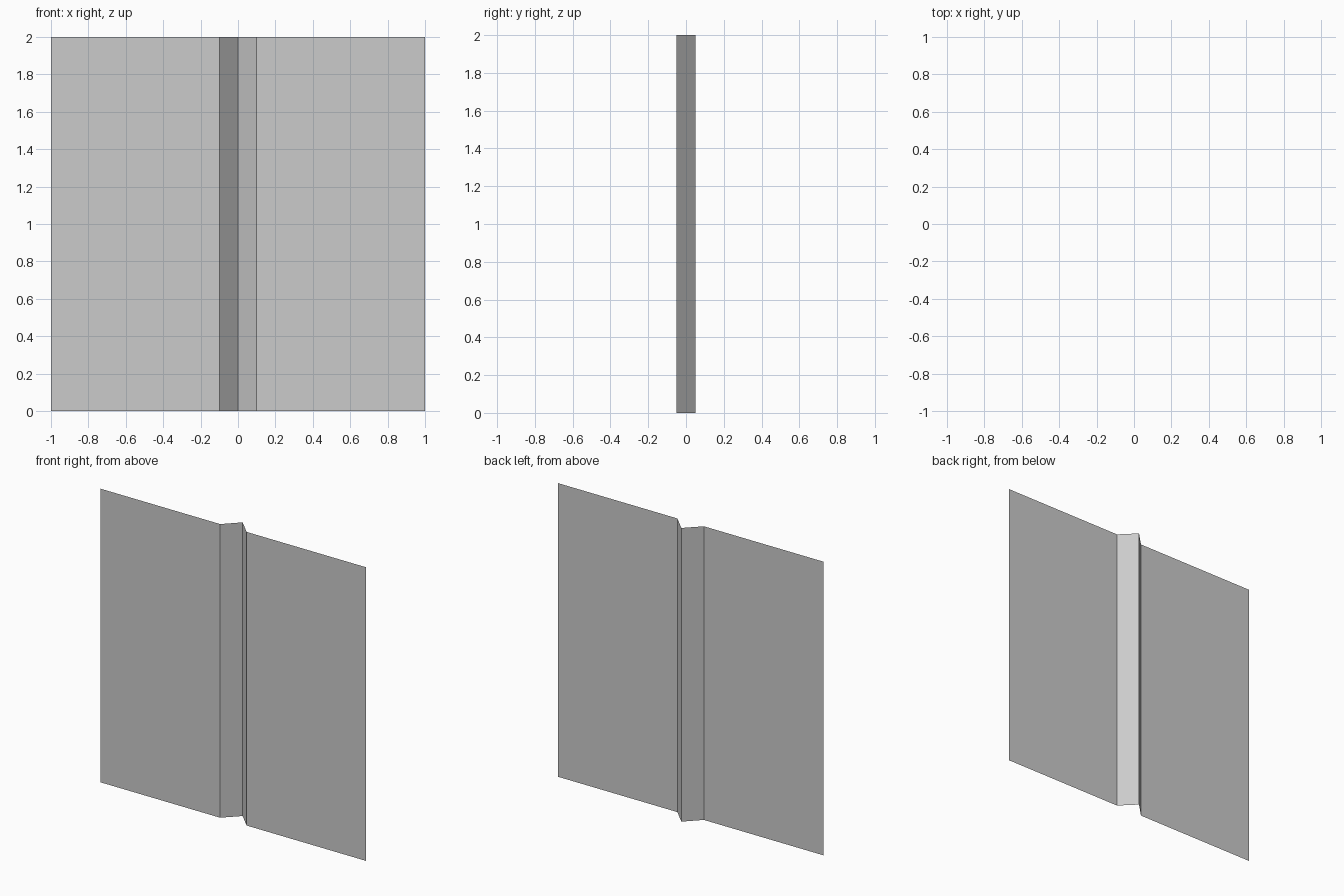
import bpy
import bmesh

if "Cube" in bpy.data.objects:
    bpy.data.objects.remove(bpy.data.objects["Cube"])

# Cross-section of the thin wall panel, with a V groove pushed in at the middle
profile = [(-1, -0.05), (-0.1, -0.05), (0, 0.05), (0.1, -0.05), (1, -0.05)]
HEIGHT = 2.0

bm = bmesh.new()
bottom = [bm.verts.new((x, y, 0)) for x, y in profile]
top = [bm.verts.new((x, y, HEIGHT)) for x, y in profile]

# One flat upright face per profile segment, facing the front
for i in range(len(profile) - 1):
    bm.faces.new((bottom[i], bottom[i + 1], top[i + 1], top[i]))

mesh = bpy.data.meshes.new("grooved_panel")
bm.to_mesh(mesh)
bm.free()
panel = bpy.data.objects.new("grooved_panel", mesh)
bpy.context.collection.objects.link(panel)
